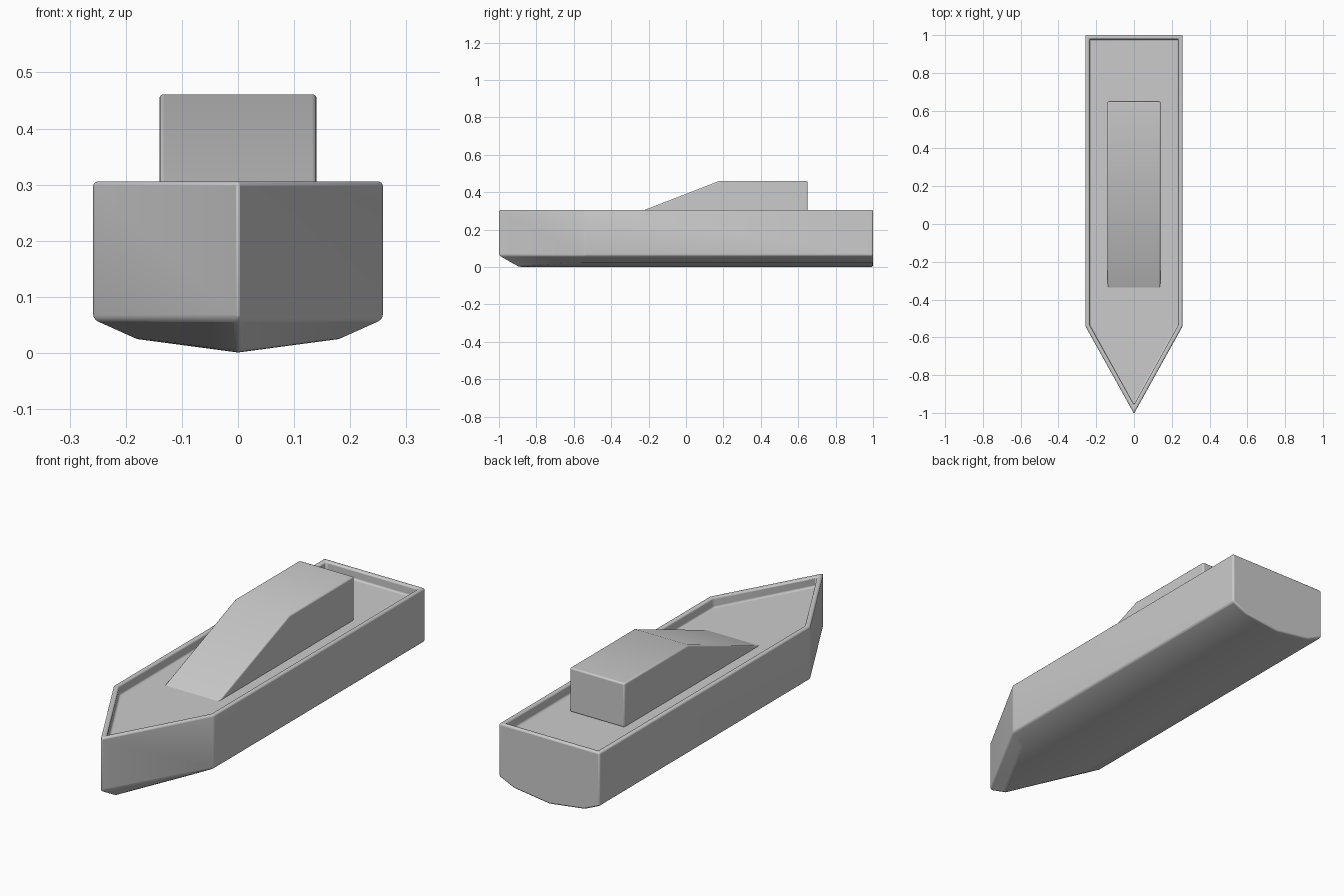
import bpy, bmesh

if "Cube" in bpy.data.objects:
    bpy.data.objects.remove(bpy.data.objects["Cube"])


def make_part(name, bm, width, segments=3):
    """Turn a bmesh into a softly bevelled object."""
    bmesh.ops.recalc_face_normals(bm, faces=bm.faces)
    mesh = bpy.data.meshes.new(name)
    bm.to_mesh(mesh)
    bm.free()
    ob = bpy.data.objects.new(name, mesh)
    bpy.context.collection.objects.link(ob)
    bev = ob.modifiers.new("soft_edges", 'BEVEL')
    bev.width = width
    bev.segments = segments
    bev.limit_method = 'ANGLE'
    bev.angle_limit = 0.5
    bpy.context.view_layer.objects.active = ob
    ob.select_set(True)
    bpy.ops.object.shade_smooth_by_angle()
    ob.select_set(False)
    return ob


# Hull: stacked pointed outlines for sides, rim and sunken deck, with a shallow V bottom
def outline(bm, half, stern, corner, bow, z):
    pts = [(half, stern), (half, corner), (0, bow), (-half, corner), (-half, stern)]
    return [bm.verts.new((x, y, z)) for x, y in pts]


bm = bmesh.new()
lower = outline(bm, 0.258, 1.0, -0.54, -1.004, 0.06)
upper = outline(bm, 0.258, 1.0, -0.54, -1.004, 0.306)
rim = outline(bm, 0.235, 0.978, -0.534, -0.957, 0.306)
deck = outline(bm, 0.235, 0.978, -0.534, -0.957, 0.26)

for a, b in ((lower, upper), (upper, rim), (rim, deck)):
    for i in range(5):
        j = (i + 1) % 5
        if a is lower and i == 4:
            continue  # stern is one larger face
        bm.faces.new((a[i], a[j], b[j], b[i]))
bm.faces.new(deck)

keel_back = bm.verts.new((0, 1.0, 0.001))
keel_front = bm.verts.new((0, -0.9, 0.001))
chines = []
for back, corner, s in ((lower[0], lower[1], 1), (lower[4], lower[3], -1)):
    cb = bm.verts.new((0.18 * s, 1.0, 0.025))
    cf = bm.verts.new((0.18 * s, -0.57, 0.025))
    bm.faces.new((back, corner, cf, cb))
    bm.faces.new((cb, cf, keel_front, keel_back))
    bm.faces.new((corner, lower[2], keel_front, cf))
    chines.append(cb)
bm.faces.new((upper[0], lower[0], chines[0], keel_back, chines[1], lower[4], upper[4]))
make_part("hull", bm, 0.008)

# Cabin: side profile with a sloping front, extruded across the deck
bm = bmesh.new()
profile = [(-0.345, 0.257), (0.65, 0.257), (0.65, 0.461), (0.18, 0.461)]
face = bm.faces.new([bm.verts.new((-0.14, y, z)) for y, z in profile])
ext = bmesh.ops.extrude_face_region(bm, geom=[face])
bmesh.ops.translate(bm, vec=(0.28, 0, 0),
                    verts=[v for v in ext["geom"] if isinstance(v, bmesh.types.BMVert)])
make_part("cabin", bm, 0.007)
